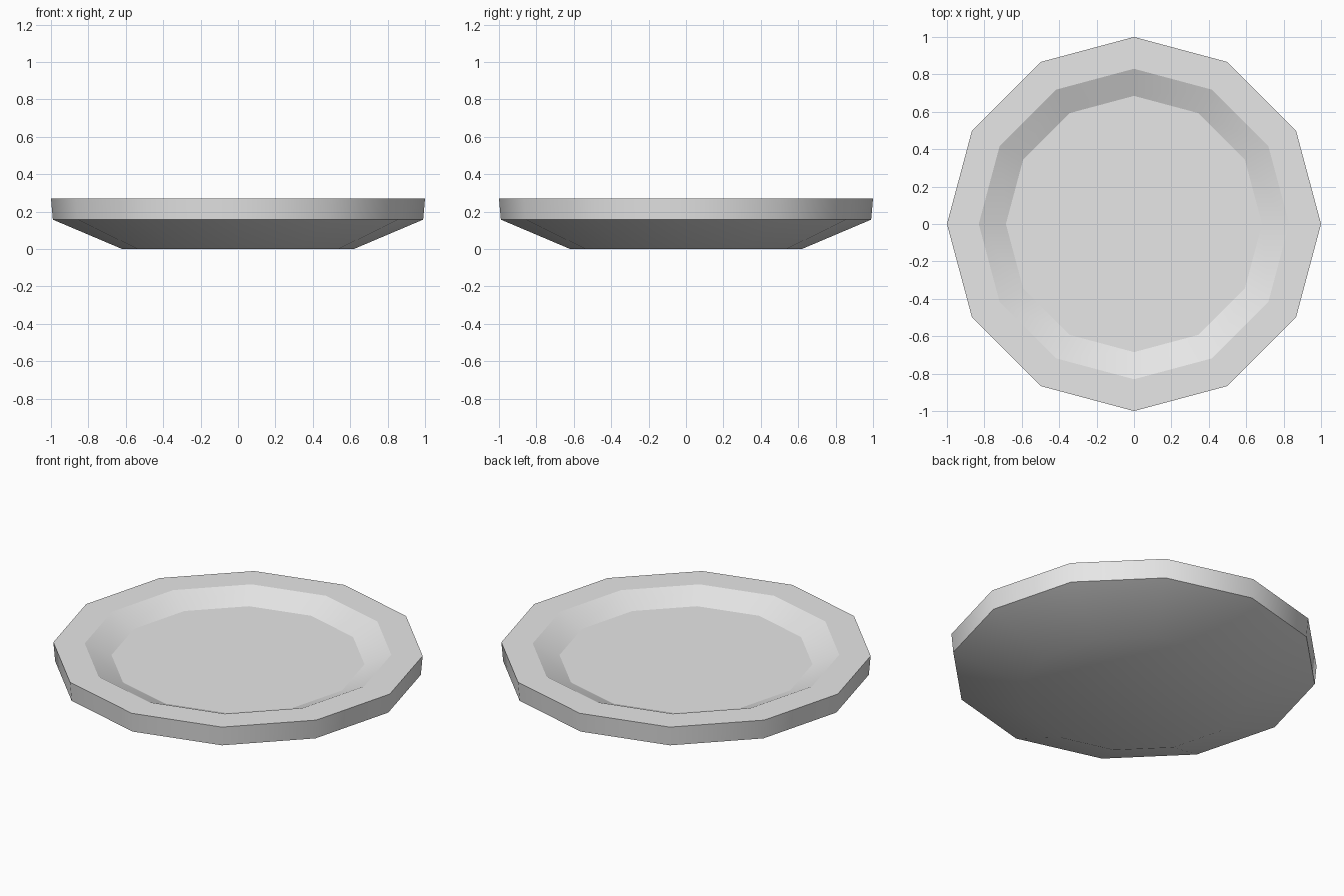
import bpy
import bmesh
from math import cos, sin, pi

cube = bpy.data.objects.get("Cube")
if cube:
    bpy.data.objects.remove(cube, do_unlink=True)

SIDES = 12
# (radius, height) from the underside, over the rim, down to the well floor
PROFILE = [(0.62, 0.0), (0.99, 0.157), (1.0, 0.27), (0.83, 0.27), (0.685, 0.207)]

# Plain grey
grey = bpy.data.materials.new("plain grey")
grey.use_nodes = True
colour = (0.8, 0.8, 0.8, 1)
grey.diffuse_color = colour
grey.node_tree.nodes["Principled BSDF"].inputs["Base Color"].default_value = colour

# Dish: rings of the profile joined by quads, capped below and in the well
bm = bmesh.new()
rings = []
for r, z in PROFILE:
    angles = [2 * pi * i / SIDES for i in range(SIDES)]
    rings.append([bm.verts.new((r * cos(a), r * sin(a), z)) for a in angles])
for low, high in zip(rings, rings[1:]):
    for i in range(SIDES):
        j = (i + 1) % SIDES
        bm.faces.new((low[i], low[j], high[j], high[i]))
bm.faces.new(rings[0][::-1])
bm.faces.new(rings[-1])

# Smooth around the walls, crisp at the rim and well
for face in bm.faces:
    face.smooth = True
for ring in rings[1:]:
    for i in range(SIDES):
        bm.edges.get((ring[i], ring[(i + 1) % SIDES])).smooth = False

mesh = bpy.data.meshes.new("plate")
bm.to_mesh(mesh)
bm.free()
mesh.materials.append(grey)
plate = bpy.data.objects.new("plate", mesh)
bpy.context.collection.objects.link(plate)
